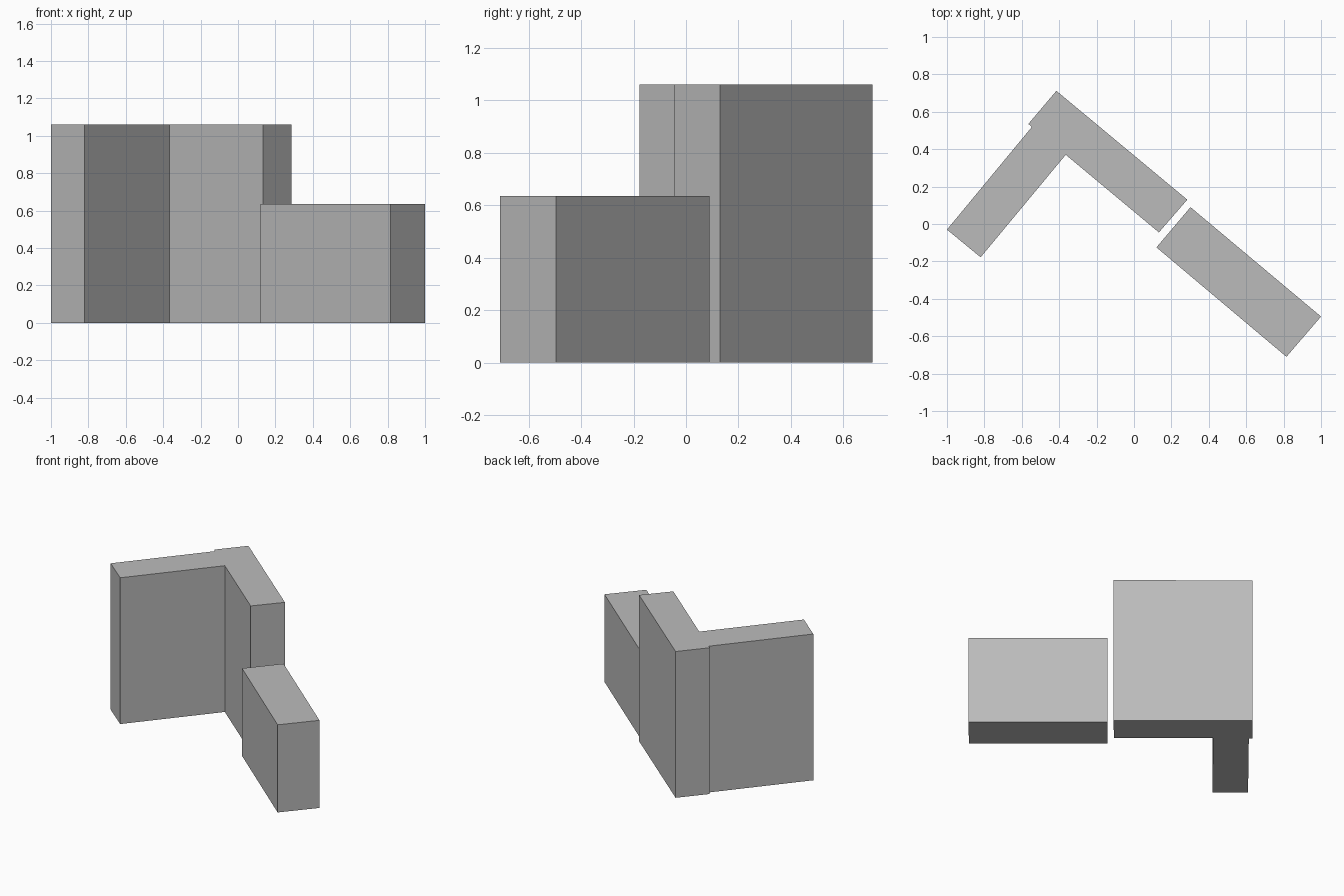
import bpy
import bmesh

cube = bpy.data.objects.get("Cube")
if cube:
    bpy.data.objects.remove(cube, do_unlink=True)

# One plain grey for all blocks
grey = bpy.data.materials.new("plain_grey")
grey.use_nodes = True
colour = (0.5, 0.5, 0.5, 1.0)
grey.diffuse_color = colour
grey.node_tree.nodes["Principled BSDF"].inputs["Base Color"].default_value = colour


def extrude_footprint(name, footprint, height):
    """Raise a flat ground outline into a closed block."""
    bm = bmesh.new()
    base = bm.faces.new([bm.verts.new((x, y, 0)) for x, y in footprint])
    raised = bmesh.ops.extrude_face_region(bm, geom=[base], use_keep_orig=True)
    top = [v for v in raised["geom"] if isinstance(v, bmesh.types.BMVert)]
    bmesh.ops.translate(bm, verts=top, vec=(0, 0, height))
    bmesh.ops.recalc_face_normals(bm, faces=bm.faces)
    mesh = bpy.data.meshes.new(name)
    bm.to_mesh(mesh)
    bm.free()
    mesh.materials.append(grey)
    obj = bpy.data.objects.new(name, mesh)
    bpy.context.collection.objects.link(obj)
    return obj


# Tall L-shaped block: side wing, inner corner, main wing, small step at the back
extrude_footprint("tall_corner_block", [
    (-1.0, -0.03), (-0.82, -0.178), (-0.365, 0.37), (0.133, -0.045),
    (0.285, 0.13), (-0.415, 0.712), (-0.565, 0.535), (-0.546, 0.519),
], 1.06)

# Low block standing in line with the main wing, across a narrow gap
extrude_footprint("low_block", [
    (0.12, -0.125), (0.815, -0.71), (1.0, -0.495), (0.302, 0.09),
], 0.635)
